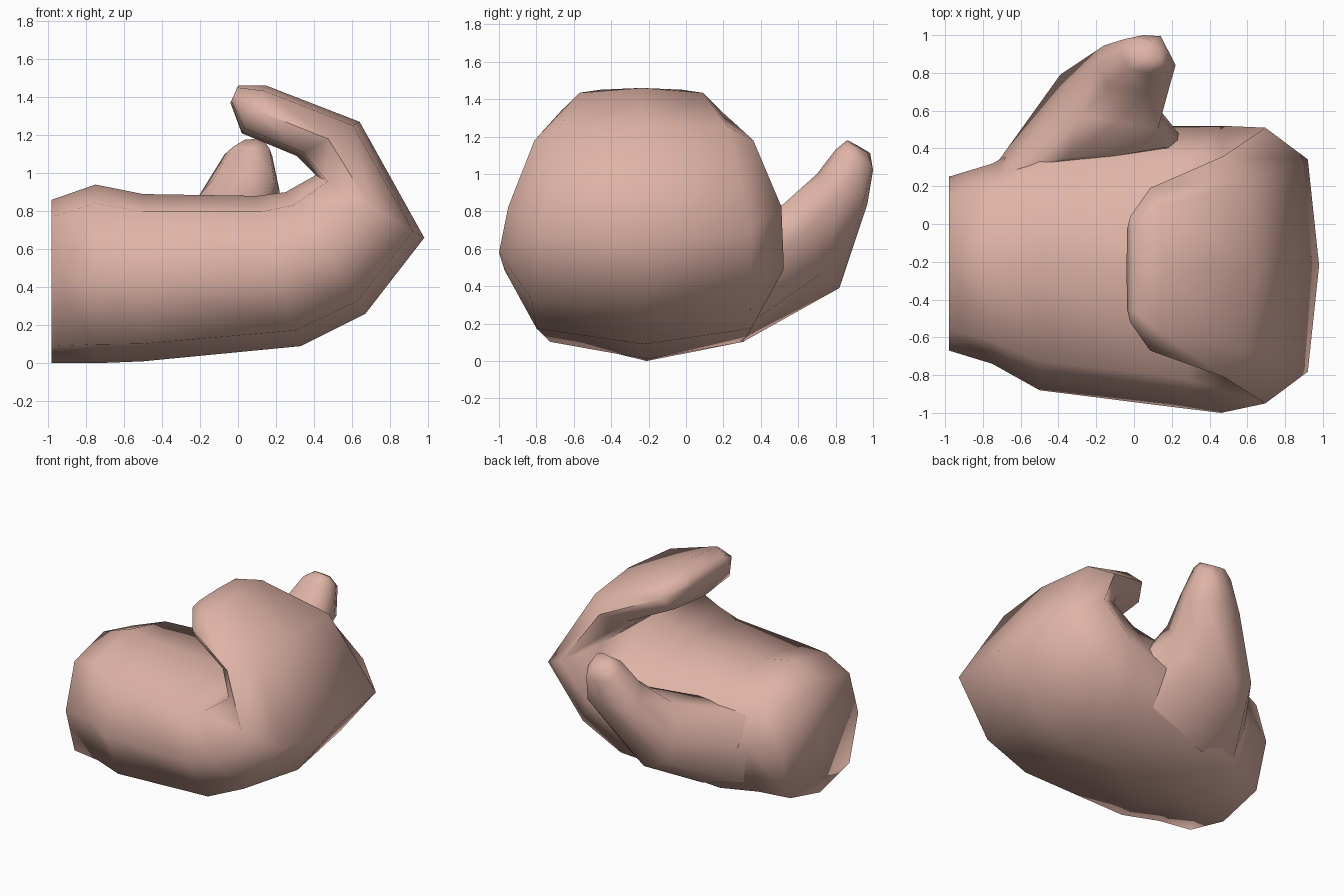
import bpy, bmesh, math
from mathutils import Vector

if "Cube" in bpy.data.objects:
    bpy.data.objects.remove(bpy.data.objects["Cube"])

skin = bpy.data.materials.new("skin pink")
skin.diffuse_color = (0.74, 0.455, 0.385, 1)
skin.use_nodes = True
skin.node_tree.nodes["Principled BSDF"].inputs["Base Color"].default_value = skin.diffuse_color

# eight-sided soft cross-section: (across, through)
PROFILE = [(0, 1), (0.77, 0.79), (1, 0), (0.77, -0.79),
           (0, -1), (-0.77, -0.79), (-1, 0), (-0.77, 0.79)]


def ring(outer, inner, left, right):
    """Cross-section passing through four extreme points."""
    outer, inner, left, right = map(Vector, (outer, inner, left, right))
    mid, depth = (outer + inner) / 2, (outer - inner) / 2
    return [mid + depth * v + ((right - mid) * u if u > 0 else (left - mid) * -u)
            for u, v in PROFILE]


def loft(name, rings):
    """Skin a closed tube over the rings."""
    bm = bmesh.new()
    loops = [[bm.verts.new(p) for p in r] for r in rings]
    n = len(PROFILE)
    for a, b in zip(loops, loops[1:]):
        for i in range(n):
            j = (i + 1) % n
            bm.faces.new((a[i], a[j], b[j], b[i]))
    bm.faces.new(loops[0])
    bm.faces.new(loops[-1])
    bmesh.ops.recalc_face_normals(bm, faces=bm.faces)
    mesh = bpy.data.meshes.new(name)
    bm.to_mesh(mesh)
    bm.free()
    mesh.materials.append(skin)
    ob = bpy.data.objects.new(name, mesh)
    bpy.context.collection.objects.link(ob)
    bpy.ops.object.select_all(action='DESELECT')
    ob.select_set(True)
    bpy.context.view_layer.objects.active = ob
    bpy.ops.object.shade_smooth_by_angle(angle=math.radians(78))
    return ob


# palm and curled fingers: outer x, z / inner x, z / y range
HAND = [
    ((-0.98, 0.00), (-0.98, 0.86), (-0.67, 0.25)),
    ((-0.75, 0.00), (-0.75, 0.94), (-0.74, 0.32)),
    ((-0.50, 0.01), (-0.50, 0.89), (-0.88, 0.46)),
    ((0.33, 0.09), (0.10, 0.88), (-0.97, 0.52)),
    ((0.67, 0.26), (0.25, 0.90), (-1.00, 0.52)),
    ((0.98, 0.66), (0.41, 0.99), (-0.95, 0.51)),
    ((0.64, 1.27), (0.31, 1.09), (-0.81, 0.36)),
    ((0.15, 1.46), (0.02, 1.21), (-0.67, 0.19)),
    ((0.00, 1.46), (-0.04, 1.37), (-0.52, 0.04)),
]
hand_rings = []
for (ox, oz), (ix, iz), (y0, y1) in HAND:
    ym = (y0 + y1) / 2
    mx, mz = (ox + ix) / 2, (oz + iz) / 2
    hand_rings.append(ring((ox, ym, oz), (ix, ym, iz), (mx, y0, mz), (mx, y1, mz)))
loft("palm_and_fingers", hand_rings)

# thumb with its broad root sunk in the palm
loft("thumb", [
    ring((-0.35, 0.30, 0.10), (-0.35, 0.35, 0.78), (-0.80, 0.22, 0.42), (0.30, 0.40, 0.50)),
    ring((-0.22, 0.82, 0.39), (-0.08, 0.54, 0.84), (-0.39, 0.68, 0.62), (0.14, 0.60, 0.66)),
    ring((0.02, 0.97, 0.84), (0.05, 0.70, 1.00), (-0.20, 0.84, 0.89), (0.22, 0.84, 0.90)),
    ring((0.05, 1.00, 1.02), (0.08, 0.80, 1.13), (-0.07, 0.90, 1.10), (0.18, 0.92, 1.09)),
    ring((0.05, 0.985, 1.11), (0.10, 0.86, 1.18), (0.00, 0.92, 1.15), (0.13, 0.92, 1.14)),
])
